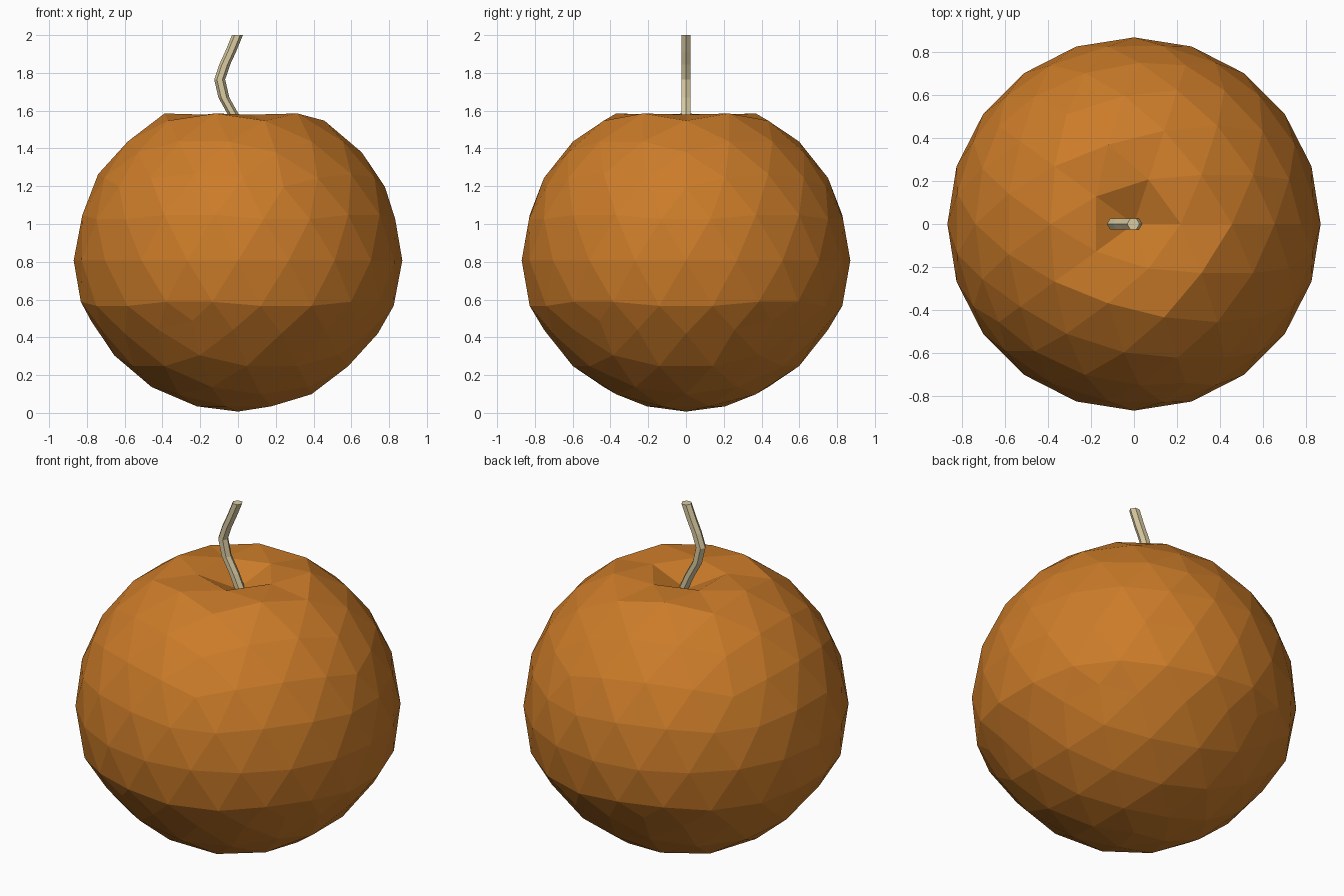
import bpy, bmesh
from math import cos, sin, pi

if "Cube" in bpy.data.objects:
    bpy.data.objects.remove(bpy.data.objects["Cube"])

R, CENTRE = 0.87, 0.807


def make_object(name, bm, color):
    mesh = bpy.data.meshes.new(name)
    bmesh.ops.recalc_face_normals(bm, faces=bm.faces)
    bm.to_mesh(mesh)
    bm.free()
    mat = bpy.data.materials.new(name + "_color")
    mat.diffuse_color = color
    mat.use_nodes = True
    mat.node_tree.nodes["Principled BSDF"].inputs["Base Color"].default_value = mat.diffuse_color
    mesh.materials.append(mat)
    obj = bpy.data.objects.new(name, mesh)
    bpy.context.collection.objects.link(obj)
    return obj


# Fruit body: low-poly ball with a raised underside and a dented crown
bm = bmesh.new()
bmesh.ops.create_icosphere(bm, subdivisions=3, radius=R)
for v in bm.verts:
    z = v.co.z
    if z < -0.3 * R:
        v.co.z += 0.07
    elif z > 0.99 * R:
        v.co.z = 1.49 - CENTRE
    elif z > 0.93 * R:
        v.co.z -= 0.07
    v.co.z += CENTRE
make_object("fruit_body", bm, (0.6, 0.2, 0.022, 1))

# Stem: six-sided rod following a bent path of (x, z) points
path = [(0.02, 1.48), (-0.025, 1.58), (-0.075, 1.67), (-0.097, 1.765),
        (-0.07, 1.845), (-0.04, 1.91), (-0.003, 2.0)]
bm = bmesh.new()
rings = [[bm.verts.new((x + 0.029 * cos(k * pi / 3), 0.029 * sin(k * pi / 3), z))
          for k in range(6)] for x, z in path]
for a, b in zip(rings, rings[1:]):
    for k in range(6):
        j = (k + 1) % 6
        bm.faces.new((a[k], a[j], b[j], b[k]))
bm.faces.new(rings[-1])
bm.faces.new(rings[0][::-1])
make_object("stem", bm, (0.7, 0.6, 0.36, 1))
